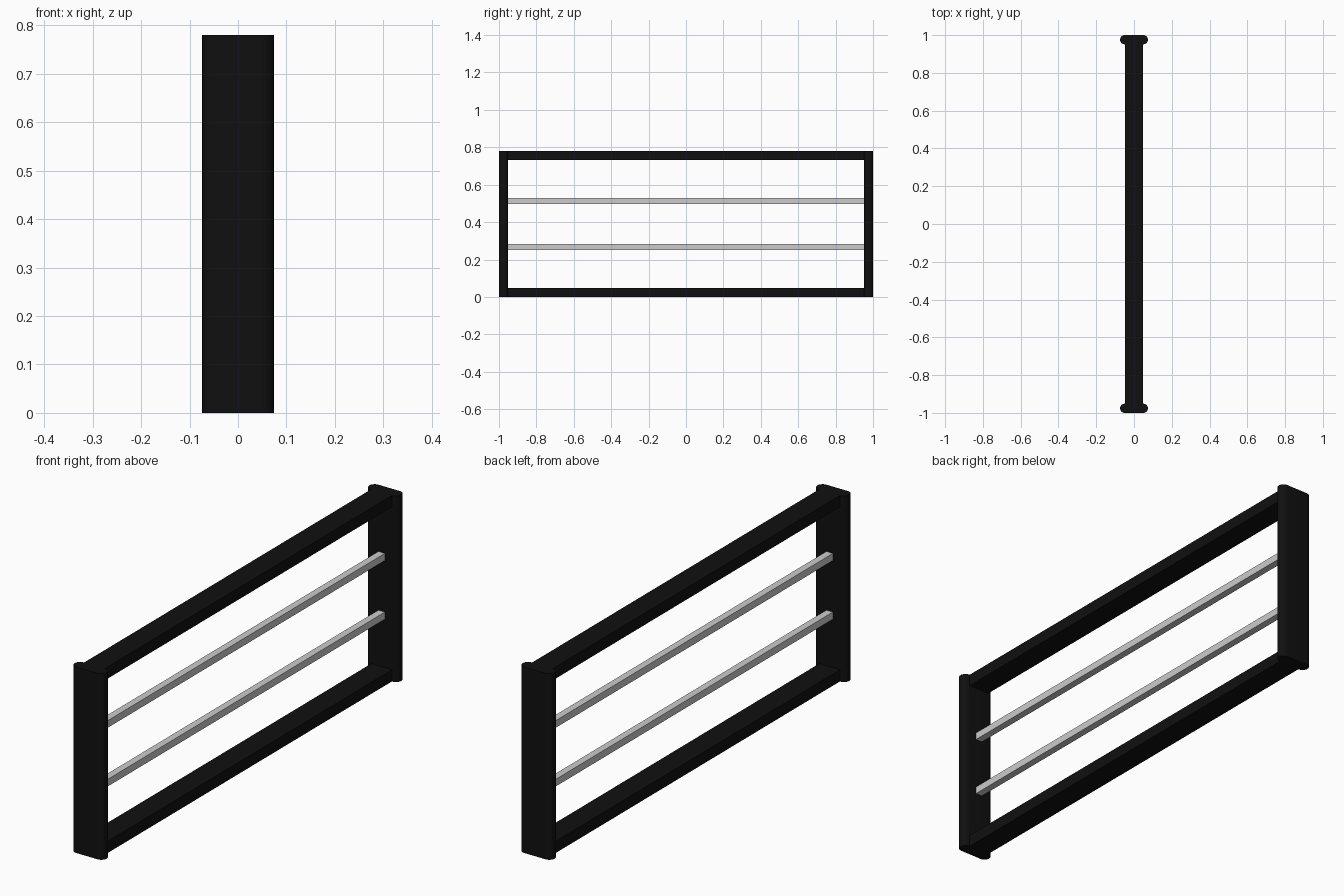
import bpy, bmesh
from math import pi, cos, sin

if "Cube" in bpy.data.objects:
    bpy.data.objects.remove(bpy.data.objects["Cube"])

HEIGHT = 0.78     # overall height
T = 0.049         # frame tube thickness
POST_W = 0.148    # post width along x
INNER = 1 - T     # y of the posts' inner faces

black = bpy.data.materials.new("black_paint")
black.diffuse_color = (0.005, 0.005, 0.005, 1)
black.use_nodes = True
black.node_tree.nodes["Principled BSDF"].inputs["Base Color"].default_value = black.diffuse_color


def make_object(name, bm, mat=None):
    bmesh.ops.recalc_face_normals(bm, faces=bm.faces)
    mesh = bpy.data.meshes.new(name)
    bm.to_mesh(mesh)
    bm.free()
    obj = bpy.data.objects.new(name, mesh)
    bpy.context.collection.objects.link(obj)
    if mat:
        mesh.materials.append(mat)
    return obj


def bar(name, width, height, z, mat=None):
    """Rectangular bar running between the posts, centred at height z."""
    bm = bmesh.new()
    bmesh.ops.create_cube(bm, size=1)
    bmesh.ops.scale(bm, vec=(width, 2 * INNER, height), verts=bm.verts)
    bmesh.ops.translate(bm, vec=(0, 0, z), verts=bm.verts)
    return make_object(name, bm, mat)


def post(name, y):
    """Upright with flat faces and fully rounded narrow edges."""
    r, steps = T / 2, 12
    bm = bmesh.new()
    ring = []
    for side, start in ((1, -pi / 2), (-1, pi / 2)):
        for i in range(steps + 1):
            a = start + pi * i / steps
            ring.append(bm.verts.new((side * (POST_W / 2 - r) + r * cos(a),
                                      y + r * sin(a), 0)))
    base = bm.faces.new(ring)
    top = bmesh.ops.extrude_face_region(bm, geom=[base], use_keep_orig=True)
    verts = [g for g in top["geom"] if isinstance(g, bmesh.types.BMVert)]
    bmesh.ops.translate(bm, vec=(0, 0, HEIGHT), verts=verts)
    obj = make_object(name, bm, black)
    bpy.ops.object.select_all(action='DESELECT')
    obj.select_set(True)
    bpy.context.view_layer.objects.active = obj
    bpy.ops.object.shade_smooth_by_angle()
    return obj


# End posts
post("front_post", -1 + T / 2)
post("back_post", 1 - T / 2)

# Top and bottom rails, as wide as the flat part of the posts
bar("bottom_rail", 0.096, T, T / 2, black)
bar("top_rail", 0.096, T, HEIGHT - T / 2, black)

# Thin square crossbars
bar("lower_crossbar", 0.03, 0.03, 0.267)
bar("upper_crossbar", 0.03, 0.03, 0.513)
